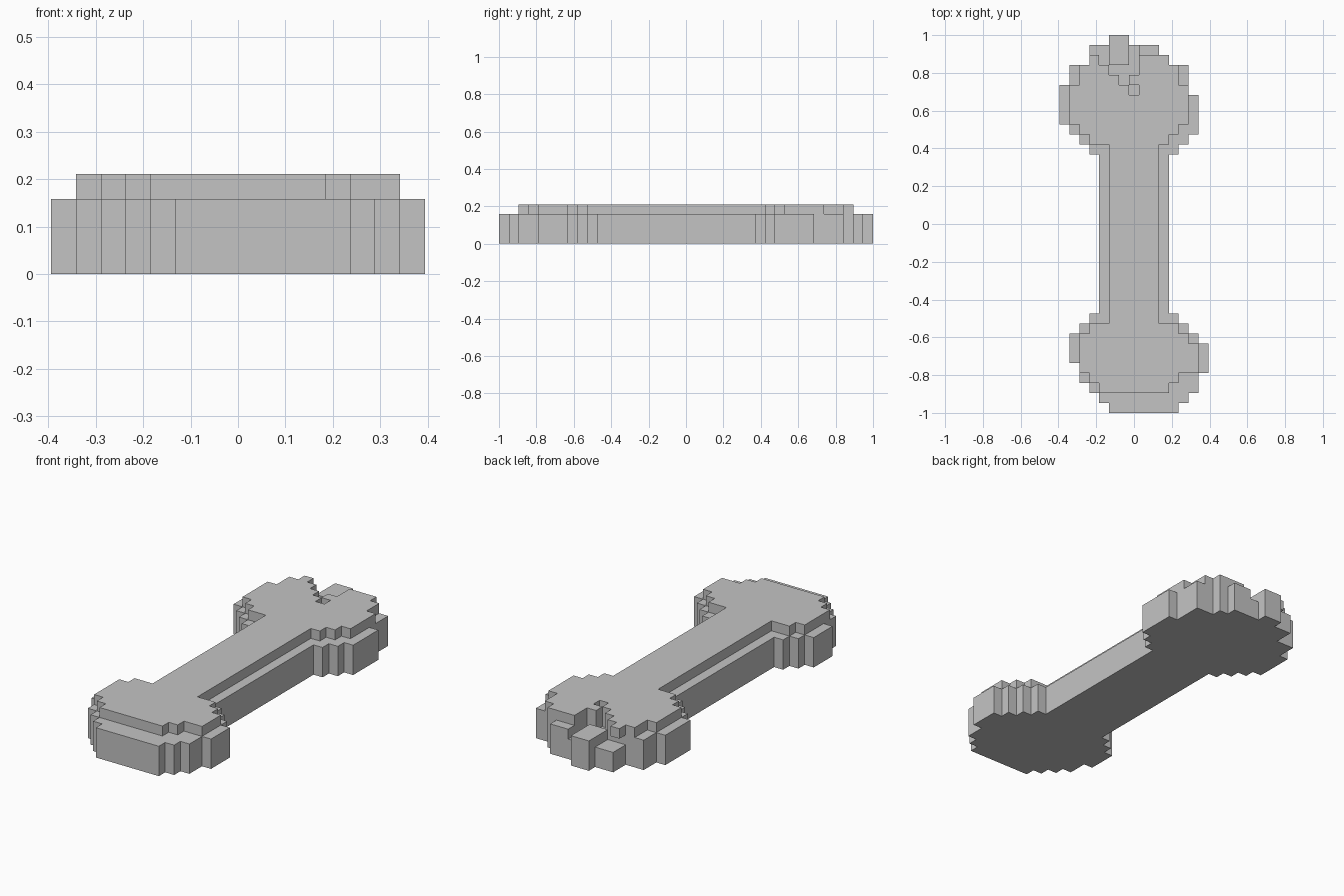
import bpy
import bmesh

cube = bpy.data.objects.get("Cube")
if cube:
    bpy.data.objects.remove(cube, do_unlink=True)

S = 2 / 38          # block size
COLS, ROWS = 15, 38  # footprint in blocks, rows counted from the back

# Row bands: (number of rows, first column, last column)
BODY = [(1, 5, 6), (1, 3, 9), (1, 3, 10), (2, 1, 12), (1, 0, 12), (3, 0, 13),
        (1, 1, 13), (1, 2, 12), (1, 3, 11),                      # back knob
        (16, 4, 10),                                             # shaft
        (1, 3, 11), (1, 2, 12), (1, 1, 13), (2, 1, 14), (1, 2, 14),
        (1, 2, 13), (1, 3, 13), (1, 4, 12), (1, 5, 11)]          # front knob
CAP = [(1, 3, 10), (2, 2, 11), (4, 1, 12), (1, 2, 11), (1, 3, 10),
       (18, 5, 9),
       (1, 3, 11), (1, 2, 12), (3, 2, 13), (1, 3, 11), (1, 4, 10)]

# Crack in the back knob: row -> missing columns
CRACK_BODY = {1: (3, 4, 7), 2: (3, 4, 7), 3: (5, 6, 7), 4: (6,), 5: (7,)}
CRACK_CAP = {2: (4, 5, 6, 7), 3: (5, 6, 7), 4: (6,), 5: (7,)}


def layer(bands, start, crack=None):
    """Set of (column, row) blocks covered by the bands, minus the crack."""
    cells, row = set(), start
    for count, first, last in bands:
        for r in range(row, row + count):
            cells |= {(c, r) for c in range(first, last + 1)}
        row += count
    for r, cols in (crack or {}).items():
        cells -= {(c, r) for c in cols}
    return cells


layers = [layer(BODY, 0), layer(BODY, 0),
          layer(BODY, 0, CRACK_BODY), layer(CAP, 2, CRACK_CAP)]
blocks = {(c, r, z) for z, cells in enumerate(layers) for c, r in cells}

# Skin: one quad for each exposed block side
bm = bmesh.new()
verts = {}


def corner(p):
    if p not in verts:
        verts[p] = bm.verts.new(((p[0] - COLS / 2) * S,
                                 (ROWS / 2 - p[1]) * S, p[2] * S))
    return verts[p]


for block in sorted(blocks):
    for axis in range(3):
        for side in (0, 1):
            near = list(block)
            near[axis] += 2 * side - 1
            if tuple(near) in blocks:
                continue
            quad = []
            for a, b in ((0, 0), (1, 0), (1, 1), (0, 1)):
                p = list(block)
                p[axis] += side
                p[(axis + 1) % 3] += a
                p[(axis + 2) % 3] += b
                quad.append(corner(tuple(p)))
            # rows run towards -y, which flips the winding
            bm.faces.new(quad[::-1] if side else quad)

mesh = bpy.data.meshes.new("bone")
bm.to_mesh(mesh)
bm.free()

# Plain grey
grey = bpy.data.materials.new("light_grey")
grey.use_nodes = True
colour = (0.55, 0.55, 0.55, 1)
grey.diffuse_color = colour
grey.node_tree.nodes["Principled BSDF"].inputs["Base Color"].default_value = colour
mesh.materials.append(grey)

bone = bpy.data.objects.new("bone", mesh)
bpy.context.collection.objects.link(bone)
